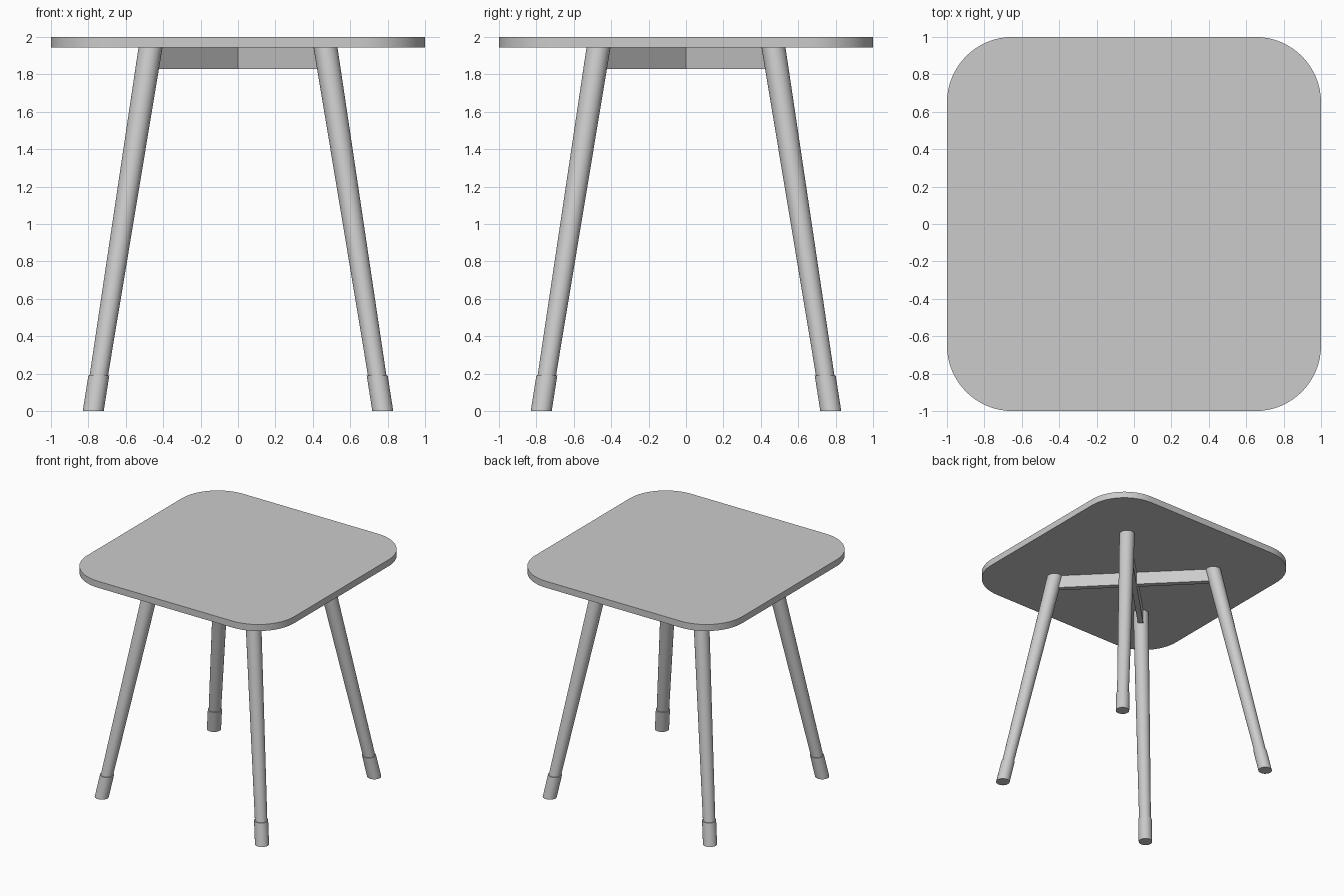
import bpy, bmesh, math
from mathutils import Matrix, Vector

cube = bpy.data.objects.get("Cube")
if cube:
    bpy.data.objects.remove(cube, do_unlink=True)

grey = bpy.data.materials.new("light grey")
grey.use_nodes = True
colour = (0.6, 0.6, 0.6, 1)
grey.diffuse_color = colour
grey.node_tree.nodes["Principled BSDF"].inputs["Base Color"].default_value = colour

UNDERSIDE = 1.943
LEG_TOP, LEG_FOOT = 0.468, 0.774   # leg axis distance from centre, in x and in y


def finish(bm, name):
    bmesh.ops.recalc_face_normals(bm, faces=bm.faces)
    mesh = bpy.data.meshes.new(name)
    bm.to_mesh(mesh)
    bm.free()
    mesh.materials.append(grey)
    obj = bpy.data.objects.new(name, mesh)
    bpy.context.collection.objects.link(obj)
    bpy.ops.object.select_all(action='DESELECT')
    obj.select_set(True)
    bpy.context.view_layer.objects.active = obj
    bpy.ops.object.shade_smooth_by_angle(angle=math.radians(35))
    return obj


def axis_offset(z):
    return LEG_FOOT + (LEG_TOP - LEG_FOOT) * z / UNDERSIDE


def splayed_post(name, sx, sy, z0, r0, z1, r1, sides=32):
    """Round post on the slanted leg axis, with level ends."""
    bm = bmesh.new()
    rings = []
    for z, r in ((z0, r0), (z1, r1)):
        c = axis_offset(z)
        rings.append([bm.verts.new((sx * c + r * math.cos(a), sy * c + r * math.sin(a), z))
                      for a in (math.tau * i / sides for i in range(sides))])
    for i in range(sides):
        j = (i + 1) % sides
        bm.faces.new((rings[0][i], rings[0][j], rings[1][j], rings[1][i]))
    for ring in rings:
        bm.faces.new(ring)
    finish(bm, name)


# Table top: square slab with rounded corners
bm = bmesh.new()
radius, steps = 0.35, 16
outline = []
for k, (sx, sy) in enumerate(((1, 1), (-1, 1), (-1, -1), (1, -1))):
    for i in range(steps + 1):
        a = math.pi / 2 * (k + i / steps)
        outline.append(bm.verts.new((sx * (1 - radius) + radius * math.cos(a),
                                     sy * (1 - radius) + radius * math.sin(a), UNDERSIDE)))
slab = bmesh.ops.extrude_face_region(bm, geom=[bm.faces.new(outline)])
bmesh.ops.translate(bm, vec=Vector((0, 0, 2 - UNDERSIDE)),
                    verts=[v for v in slab["geom"] if isinstance(v, bmesh.types.BMVert)])
finish(bm, "table_top")

# Legs with slightly wider foot sleeves
for sy, depth in ((-1, "front"), (1, "back")):
    for sx, side in ((1, "left"), (-1, "right")):
        splayed_post(f"{depth}_{side}_leg", sx, sy, 0.15, 0.049, UNDERSIDE, 0.064)
        splayed_post(f"{depth}_{side}_foot", sx, sy, 0, 0.056, 0.19, 0.056)

# Crossed rails joining opposite legs under the top
height = 0.113
for name, angle in (("cross_rail_a", 45), ("cross_rail_b", -45)):
    bm = bmesh.new()
    bmesh.ops.create_cube(bm, size=1, matrix=(
        Matrix.Translation((0, 0, UNDERSIDE - height / 2))
        @ Matrix.Rotation(math.radians(angle), 4, 'Z')
        @ Matrix.Diagonal((2 * LEG_TOP * math.sqrt(2), 0.045, height, 1))))
    finish(bm, name)
